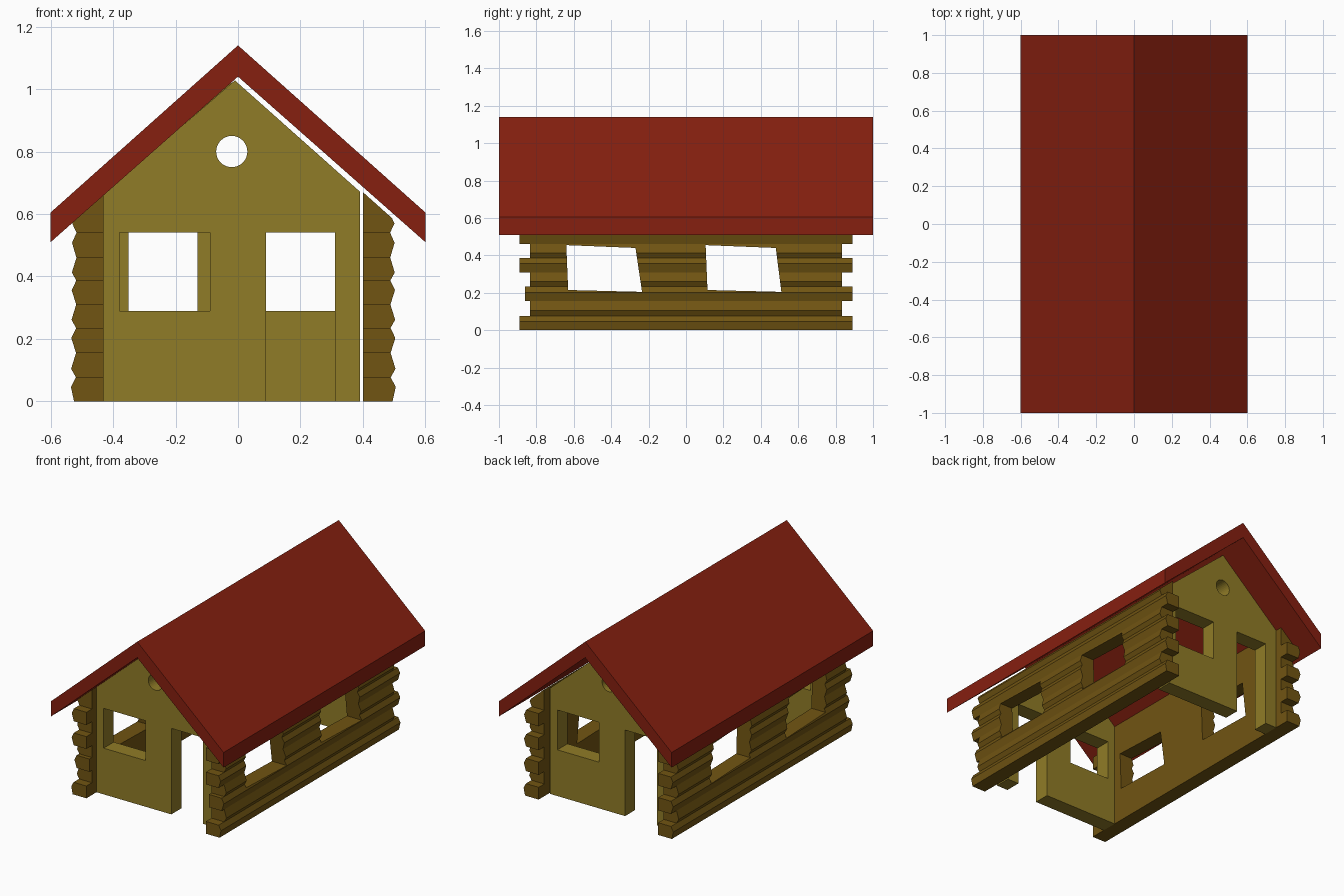
import bpy, math
from mathutils import Matrix

if "Cube" in bpy.data.objects:
    bpy.data.objects.remove(bpy.data.objects["Cube"])

CX = -0.02      # centre line of the gable walls
LOG_CX = -0.015  # centre line between the two log walls


def material(name, rgb):
    m = bpy.data.materials.new(name)
    m.diffuse_color = (*rgb, 1)
    m.use_nodes = True
    m.node_tree.nodes["Principled BSDF"].inputs["Base Color"].default_value = m.diffuse_color
    return m


RED = material("roof_red", (0.24, 0.014, 0.005))
OLIVE = material("plank_olive", (0.28, 0.20, 0.02))
BROWN = material("log_brown", (0.165, 0.09, 0.006))


def prism(name, profile, a, b, axis="y", mat=None):
    """Extrude a profile (x,z) along y, or (y,z) along x, from a to b."""
    area = sum(p[0] * q[1] - q[0] * p[1] for p, q in zip(profile, profile[1:] + profile[:1]))
    if (area > 0) != (axis == "y"):
        profile = profile[::-1]
    n = len(profile)
    place = (lambda p, t: (p[0], t, p[1])) if axis == "y" else (lambda p, t: (t, p[0], p[1]))
    verts = [place(p, t) for t in (a, b) for p in profile]
    faces = [list(range(n)), list(range(2 * n - 1, n - 1, -1))]
    faces += [(i, i + n, (i + 1) % n + n, (i + 1) % n) for i in range(n)]
    me = bpy.data.meshes.new(name)
    me.from_pydata(verts, [], faces)
    ob = bpy.data.objects.new(name, me)
    bpy.context.collection.objects.link(ob)
    if mat:
        me.materials.append(mat)
    return ob


def rect(x0, x1, z0, z1):
    return [(x0, z0), (x1, z0), (x1, z1), (x0, z1)]


def cut(ob, cutters):
    """Subtract cutters one by one, apply, and remove them."""
    for c in cutters:
        c.hide_render = True
        m = ob.modifiers.new("cut", "BOOLEAN")
        m.operation, m.solver, m.object = "DIFFERENCE", "EXACT", c
        bpy.context.view_layer.objects.active = ob
        bpy.ops.object.modifier_apply(modifier=m.name)
        bpy.data.objects.remove(c)


# Roof: one folded slab
prism("roof", [(-0.6, 0.51), (0, 1.04), (0.6, 0.51), (0.6, 0.605), (0, 1.14), (-0.6, 0.605)],
      -1, 1, mat=RED)

# Gable walls: door is part of the outline, window and round vent are cut
outline = [(-0.43, 0), (0.09, 0), (0.09, 0.54), (0.31, 0.54), (0.31, 0), (0.39, 0),
           (0.39, 0.672), (CX + 0.01, 1.028), (-0.43, 0.665)]
front = prism("front_gable", outline, -0.79, -0.69, mat=OLIVE)
vent = [(CX + 0.05 * math.cos(i * math.tau / 32), 0.8 + 0.05 * math.sin(i * math.tau / 32))
        for i in range(32)]
cut(front, [prism("window_cutter", rect(-0.38, -0.09, 0.29, 0.54), -0.9, -0.6),
            prism("vent_cutter", vent, -0.9, -0.6)])

# Back gable: the front one turned half round
back = front.copy()
back.data = front.data.copy()
back.name = "back_gable"
bpy.context.collection.objects.link(back)
back.data.transform(Matrix.Translation((2 * CX, 0, 0)) @ Matrix.Rotation(math.pi, 4, "Z"))

# Log walls: stacked log profile, notched ends, skewed windows
levels = [0, 0.077, 0.155, 0.235, 0.31, 0.387, 0.46, 0.54]
logs = [(0.51, 0)]
for i, (z0, z1) in enumerate(zip(levels, levels[1:])):
    bulge = z0 + (z1 - z0) * (0.35 if i % 2 else 0.6)
    logs += [(0.52 - 0.0006 * i, bulge), (0.504 - 0.0003 * i, z1)]
logs += [(0.516, 0.57), (0.508, 0.587), (0.415, 0.67), (0.415, 0)]
windows = [[(-0.64, 0.455), (-0.27, 0.44), (-0.235, 0.205), (-0.63, 0.215)],
           [(0.105, 0.455), (0.48, 0.44), (0.51, 0.205), (0.115, 0.215)]]

for name, side in (("left_log_wall", -1), ("right_log_wall", 1)):
    wall = prism(name, [(LOG_CX + side * d, z) for d, z in logs], -0.89, 0.89, mat=BROWN)
    cutters = [prism("window_cutter", w, side * 0.3, side * 0.7, "x") if side > 0 else
               prism("window_cutter", w, -0.7, -0.3, "x") for w in windows]
    x0, x1 = sorted((side * 0.3, side * 0.7))
    for i in (1, 3, 5):
        for y0, y1 in ((-1, -0.835), (0.835, 1)):
            cutters.append(prism("notch_cutter", rect(y0, y1, levels[i], levels[i + 1]), x0, x1, "x"))
    # one log is a little short at the front, and the top course is notched
    cutters.append(prism("notch_cutter", rect(-1, -0.86, levels[2] - 0.01, levels[3] + 0.01), x0, x1, "x"))
    for y0, y1 in ((-1, -0.835), (0.835, 1)):
        cutters.append(prism("notch_cutter", rect(y0, y1, levels[7], 0.8), x0, x1, "x"))
    cut(wall, cutters)
